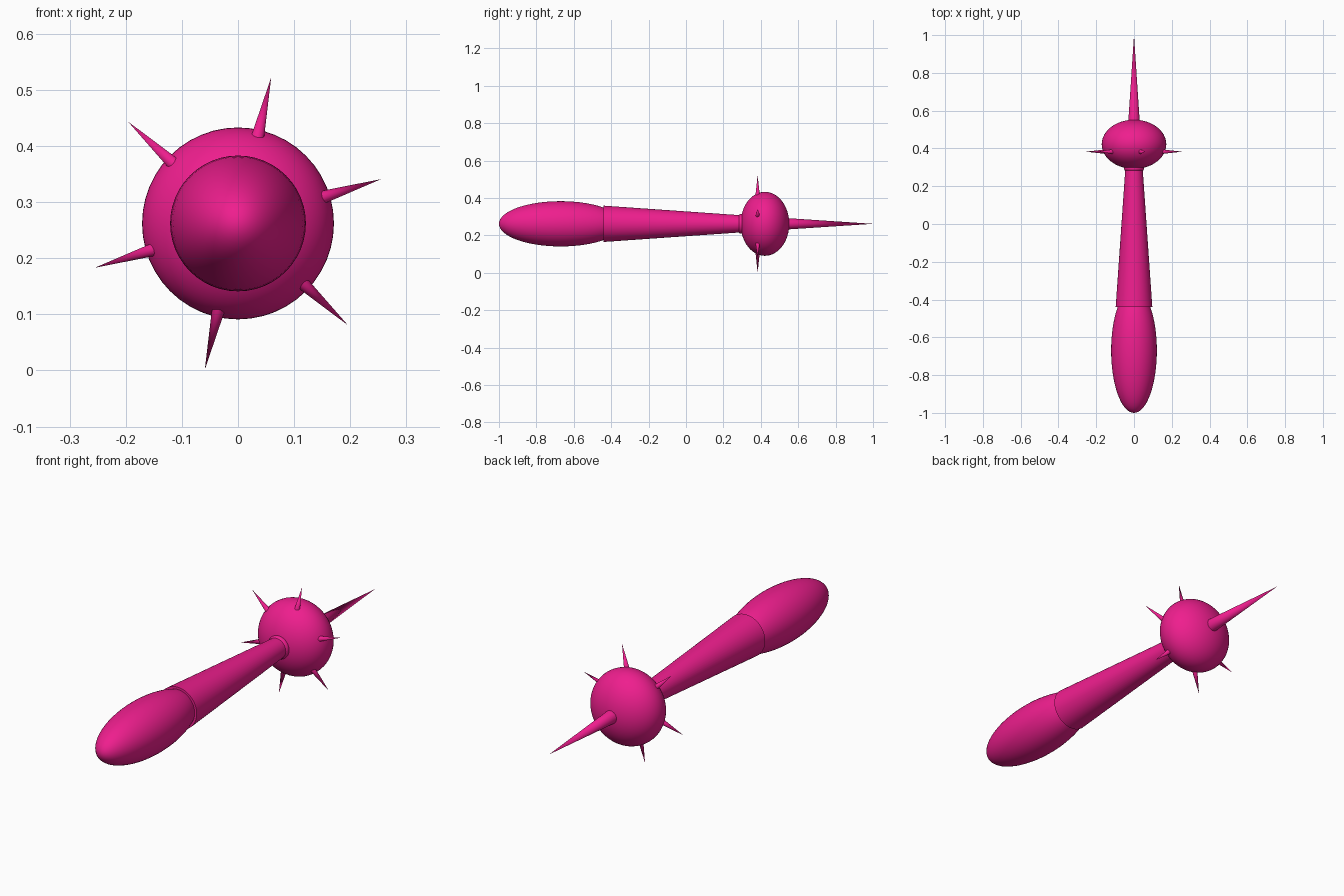
import bpy
from math import radians, sin, cos
from mathutils import Vector

if "Cube" in bpy.data.objects:
    bpy.data.objects.remove(bpy.data.objects["Cube"])

CZ = 0.262  # height of the long axis

pink = bpy.data.materials.new("pink")
pink.diffuse_color = (0.86, 0.013, 0.27, 1)
pink.use_nodes = True
pink.node_tree.nodes["Principled BSDF"].inputs["Base Color"].default_value = pink.diffuse_color


def finish(name):
    ob = bpy.context.object
    ob.name = name
    ob.data.materials.append(pink)
    bpy.ops.object.transform_apply(location=False, rotation=True, scale=True)
    bpy.ops.object.shade_smooth_by_angle(angle=radians(40))
    return ob


def ellipsoid(name, y, radius, half_length):
    bpy.ops.mesh.primitive_uv_sphere_add(segments=48, ring_count=32, location=(0, y, CZ),
                                         rotation=(radians(-90), 0, 0))
    bpy.context.object.scale = (radius, radius, half_length)
    return finish(name)


def taper(name, start, end, r1, r2, sides=32):
    start, end = Vector(start), Vector(end)
    axis = end - start
    bpy.ops.mesh.primitive_cone_add(vertices=sides, radius1=r1, radius2=r2, depth=axis.length,
                                    location=(start + end) / 2,
                                    rotation=axis.to_track_quat('Z', 'Y').to_euler())
    return finish(name)


# Handle: rounded grip and tapering shaft
ellipsoid("grip", -0.67, 0.121, 0.33)
taper("shaft", (0, -0.44, CZ), (0, 0.32, CZ), 0.097, 0.044, 48)

# Rounded collar where the shaft meets the head
bpy.ops.mesh.primitive_torus_add(major_segments=48, minor_segments=16, major_radius=0.036,
                                 minor_radius=0.017, location=(0, 0.295, CZ),
                                 rotation=(radians(90), 0, 0))
finish("collar")

# Flattened round head with a long point
ellipsoid("head", 0.422, 0.171, 0.13)
taper("end_spike", (0, 0.50, CZ), (0, 1.0, CZ), 0.033, 0)

# Ring of six side spikes
for i in range(6):
    a = radians(17.2 + 60 * i)
    d = Vector((cos(a), 0, sin(a)))
    centre = Vector((0, 0.383, CZ))
    taper(f"side_spike_{i + 1}", centre + d * 0.13, centre + d * 0.267, 0.0145, 0, 16)
